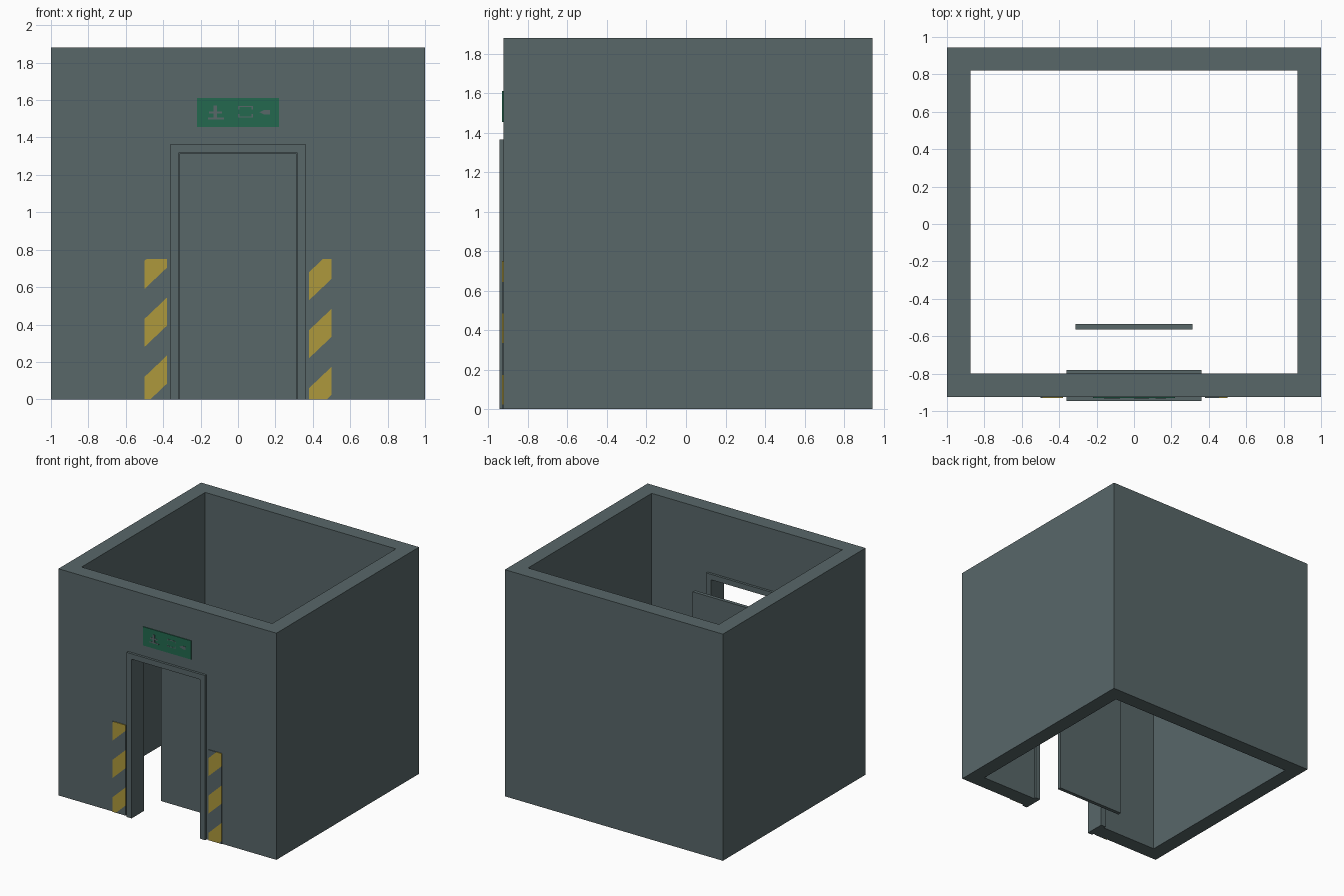
import bpy, bmesh
from mathutils import Vector

if "Cube" in bpy.data.objects:
    bpy.data.objects.remove(bpy.data.objects["Cube"])


def material(name, r, g, b):
    def lin(c):
        c /= 255
        return c / 12.92 if c <= 0.04045 else ((c + 0.055) / 1.055) ** 2.4
    m = bpy.data.materials.new(name)
    m.diffuse_color = (lin(r), lin(g), lin(b), 1)
    m.use_nodes = True
    m.node_tree.nodes["Principled BSDF"].inputs["Base Color"].default_value = m.diffuse_color
    return m


GREY = material("slate grey", 88, 103, 105)
YELLOW = material("hazard yellow", 174, 153, 60)
GREEN = material("sign green", 35, 105, 79)


def finish(name, bm, *mats):
    bmesh.ops.recalc_face_normals(bm, faces=bm.faces)
    mesh = bpy.data.meshes.new(name)
    bm.to_mesh(mesh)
    bm.free()
    for m in mats:
        mesh.materials.append(m)
    ob = bpy.data.objects.new(name, mesh)
    bpy.context.collection.objects.link(ob)
    return ob


def extrude_profile(points, y0, y1):
    """Solid from an x-z outline, running from y0 to y1."""
    bm = bmesh.new()
    face = bm.faces.new([bm.verts.new((x, y0, z)) for x, z in points])
    res = bmesh.ops.extrude_face_region(bm, geom=[face])
    verts = [v for v in res["geom"] if isinstance(v, bmesh.types.BMVert)]
    bmesh.ops.translate(bm, verts=verts, vec=(0, y1 - y0, 0))
    if not face.is_valid or len(bm.faces) < len(points) + 2:
        bm.faces.new([v for v in bm.verts if v not in verts])
    return bm


def box_bm(x0, x1, y0, y1, z0, z1):
    bm = bmesh.new()
    bmesh.ops.create_cube(bm, size=1)
    for v in bm.verts:
        v.co = Vector((x1 if v.co.x > 0 else x0,
                       y1 if v.co.y > 0 else y0,
                       z1 if v.co.z > 0 else z0))
    return bm


def box(name, mat, *dims):
    return finish(name, box_bm(*dims), mat)


# Room walls: open top and bottom, with a doorway in front
walls = box("room_walls", GREY, -1, 1, -0.925, 0.945, 0, 1.88)
cutters = [box("room_cutter", GREY, -0.875, 0.875, -0.80, 0.82, -1, 3),
           box("doorway_cutter", GREY, -0.36, 0.36, -1.2, -0.6, -1, 1.365)]
bpy.context.view_layer.objects.active = walls
for c in cutters:
    c.hide_render = True
    mod = walls.modifiers.new("cut", 'BOOLEAN')
    mod.operation = 'DIFFERENCE'
    mod.solver = 'EXACT'
    mod.object = c
    bpy.ops.object.modifier_apply(modifier=mod.name)
    bpy.data.objects.remove(c)

# Door frame lining the doorway, proud of the wall on both sides
outline = [(-0.36, 0), (-0.36, 1.365), (0.36, 1.365), (0.36, 0),
           (0.315, 0), (0.315, 1.32), (-0.315, 1.32), (-0.315, 0)]
finish("door_frame", extrude_profile(outline, -0.945, -0.78), GREY)

# Door panel standing back inside the room
box("door_panel", GREY, -0.313, 0.313, -0.565, -0.535, 0, 1.315)


# Hazard strips: thin plates cut along slanted lines, bands coloured in turn
def hazard_strip(name, x0, start):
    slope, period, width = 0.95, 0.31, 0.15
    bm = box_bm(x0, x0 + 0.12, -0.931, -0.924, 0, 0.75)
    for i in range(4):
        for edge in (0, width):
            bmesh.ops.bisect_plane(
                bm, geom=bm.verts[:] + bm.edges[:] + bm.faces[:],
                plane_co=(x0, 0, start + i * period + edge),
                plane_no=(-slope, 0, 1))
    for f in bm.faces:
        c = f.calc_center_median()
        t = c.z - slope * (c.x - x0) - start
        f.material_index = 1 if t % period < width else 0
    finish(name, bm, GREY, YELLOW)


hazard_strip("hazard_strip_left", -0.5, -0.03)
hazard_strip("hazard_strip_right", 0.38, -0.09)

# Exit sign over the door
box("exit_sign", GREEN, -0.22, 0.22, -0.931, -0.924, 1.455, 1.61)


def icon(name, x0, x1, z0, z1):
    box(name, GREY, x0, x1, -0.9325, -0.93, z0, z1)


# Pictogram figure
icon("sign_figure_body", -0.13, -0.112, 1.495, 1.57)
icon("sign_figure_arms", -0.155, -0.085, 1.528, 1.54)
icon("sign_figure_legs", -0.16, -0.075, 1.497, 1.507)

# Pictogram doorway outline
for z in (1.507, 1.562):
    icon("sign_door_rail", 0.005, 0.075, z, z + 0.006)
for x in (0.001, 0.073):
    for z in (1.507, 1.55):
        icon("sign_door_post", x, x + 0.006, z, z + 0.018)

# Pictogram arrow
arrow = [(0.115, 1.535), (0.14, 1.548), (0.172, 1.548),
         (0.172, 1.522), (0.14, 1.522)]
finish("sign_arrow", extrude_profile(arrow, -0.9325, -0.93), GREY)
